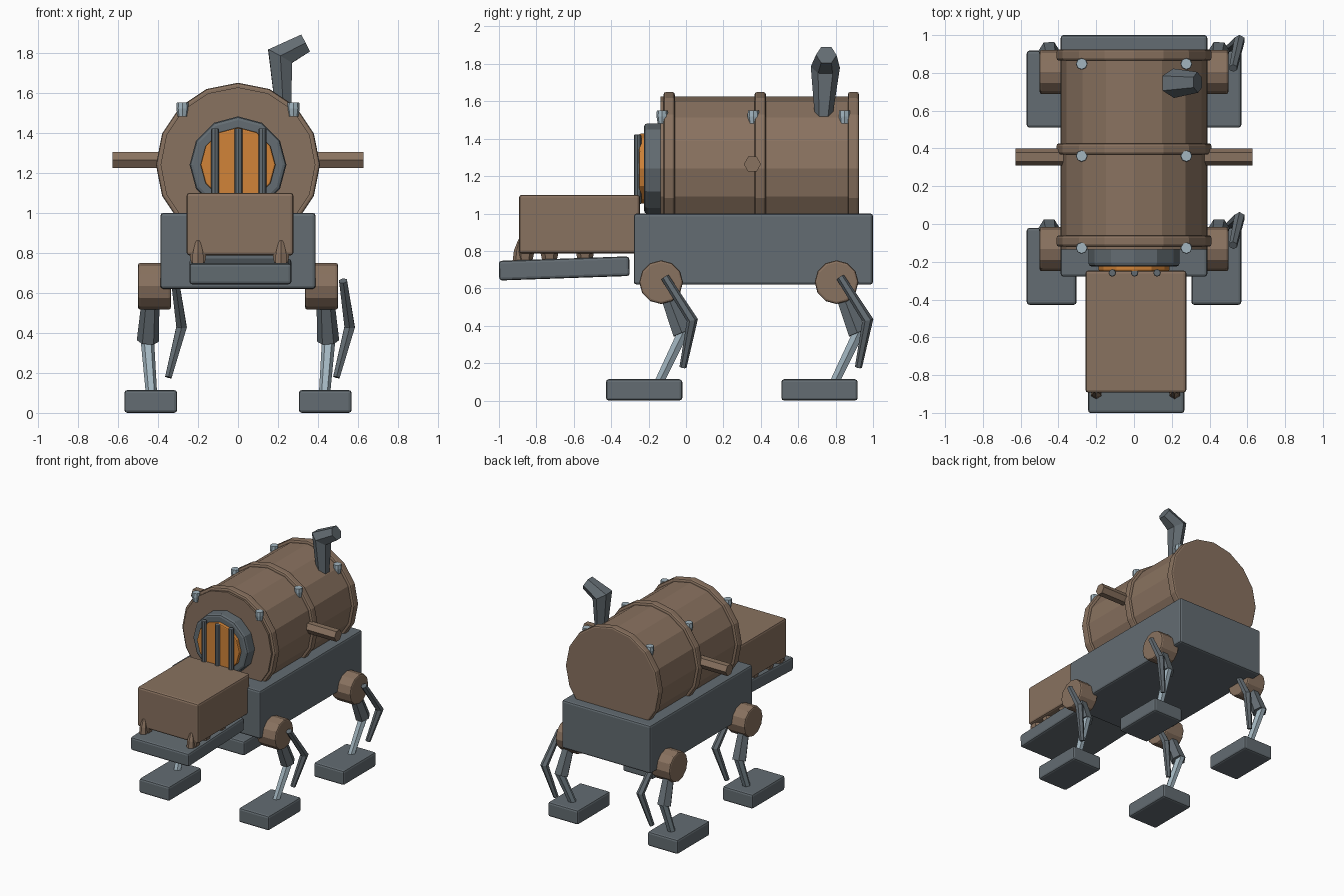
import bpy, bmesh, math
from mathutils import Vector, Matrix

if "Cube" in bpy.data.objects:
    bpy.data.objects.remove(bpy.data.objects["Cube"])


def material(name, rgb):
    m = bpy.data.materials.new(name)
    m.diffuse_color = (*rgb, 1)
    m.use_nodes = True
    m.node_tree.nodes["Principled BSDF"].inputs["Base Color"].default_value = m.diffuse_color
    return m


BROWN = material("rusty_brown", (0.25, 0.168, 0.115))
GREY = material("slate_grey", (0.125, 0.15, 0.168))
STEEL = material("pale_steel", (0.36, 0.46, 0.52))
ORANGE = material("fire_orange", (0.64, 0.23, 0.04))


def finish(name, bm, mat, bevel=0.0, segments=2):
    bmesh.ops.recalc_face_normals(bm, faces=bm.faces)
    mesh = bpy.data.meshes.new(name)
    bm.to_mesh(mesh)
    bm.free()
    mesh.materials.append(mat)
    ob = bpy.data.objects.new(name, mesh)
    bpy.context.collection.objects.link(ob)
    if bevel:
        mod = ob.modifiers.new("soft_edges", "BEVEL")
        mod.width = bevel
        mod.segments = segments
        mod.limit_method = "ANGLE"
        mod.angle_limit = math.radians(50)
    return ob


def box(name, lo, hi, mat, bevel=0.015, tilt=0.0):
    lo, hi = Vector(lo), Vector(hi)
    bm = bmesh.new()
    bmesh.ops.create_cube(bm, size=1)
    m = Matrix.Translation((lo + hi) / 2) @ Matrix.Rotation(tilt, 4, "X")
    bm.transform(m @ Matrix.Diagonal((*(hi - lo), 1)))
    return finish(name, bm, mat, bevel)


def tube(name, points, radii, sides, mat, ref=(0, 1, 0), bevel=0.0):
    """Faceted tube through points, with one radius per point and capped ends."""
    pts = [Vector(p) for p in points]
    bm = bmesh.new()
    rings = []
    for i, (p, r) in enumerate(zip(pts, radii)):
        t = Vector()
        if i > 0:
            t += (p - pts[i - 1]).normalized()
        if i < len(pts) - 1:
            t += (pts[i + 1] - p).normalized()
        t.normalize()
        u = Vector(ref)
        u = (u - t * u.dot(t)).normalized()
        v = t.cross(u)
        angles = [2 * math.pi * k / sides for k in range(sides)]
        rings.append([bm.verts.new(p + r * (u * math.cos(a) + v * math.sin(a)))
                      for a in angles])
    for a, b in zip(rings, rings[1:]):
        for k in range(sides):
            n = (k + 1) % sides
            bm.faces.new((a[k], a[n], b[n], b[k]))
    bm.faces.new(rings[0])
    bm.faces.new(rings[-1])
    return finish(name, bm, mat, bevel)


UP = (0, 0, 1)
ZC = 1.24  # boiler axis height

# Chassis and boiler with three hoops
box("chassis", (-0.388, -0.279, 0.62), (0.388, 1.0, 1.0), GREY)
tube("boiler", [(0, -0.135, ZC), (0, 0.92, ZC)], [0.387] * 2, 16, BROWN, UP)
for i, y in enumerate((-0.09, 0.397, 0.895)):
    tube(f"boiler_hoop_{i}", [(0, y - 0.03, ZC), (0, y + 0.03, ZC)],
         [0.41] * 2, 16, BROWN, UP, bevel=0.013)

# Firebox door: collar, glowing disc and grate bars
tube("door_collar", [(0, -0.225, ZC), (0, -0.12, ZC)], [0.242] * 2, 12, GREY, UP,
     bevel=0.018)
tube("fire_disc", [(0, -0.25, ZC), (0, -0.2, ZC)], [0.187] * 2, 12, ORANGE, UP,
     bevel=0.008)
for i, x in enumerate((-0.115, 0.003, 0.122)):
    tube(f"grate_bar_{i}", [(x, -0.259, 1.05), (x, -0.259, 1.422)], [0.02] * 2, 8,
         GREY, bevel=0.006)

# Snout and slightly tilted lower jaw
box("snout", (-0.257, -0.893, 0.787), (0.277, -0.246, 1.1), BROWN)
box("lower_jaw", (-0.243, -1.0, 0.654), (0.267, -0.302, 0.759), GREY, 0.015,
    math.radians(2))

# Teeth: two upright ones at the front, rows hanging under the snout
for side, x in (("left", -0.2), ("right", 0.215)):
    tube(f"front_tooth_{side}", [(x, -0.895, 0.735), (x, -0.89, 0.80), (x, -0.885, 0.86)],
         [0.033, 0.03, 0.012], 6, BROWN)
    for i, y in enumerate((-0.86, -0.73, -0.54)):
        tube(f"upper_tooth_{side}_{i}", [(x, y, 0.80), (x, y, 0.73)],
             [0.05, 0.035], 6, BROWN)

# Bent chimney
tube("chimney", [(0.228, 0.735, 1.5), (0.21, 0.745, 1.782), (0.337, 0.75, 1.848)],
     [0.045, 0.078, 0.055], 6, GREY)

for s, side in ((-1, "left"), (1, "right")):
    # Side pipes and boiler rivets
    tube(f"side_pipe_{side}", [(s * 0.36, 0.355, 1.264), (s * 0.628, 0.355, 1.264)],
         [0.046] * 2, 6, BROWN)
    for i, y in enumerate((-0.127, 0.36, 0.848)):
        tube(f"rivet_{side}_{i}",
             [(s * 0.277, y, 1.48), (s * 0.277, y, 1.52), (s * 0.277, y, 1.55)],
             [0.024, 0.031, 0.029], 8, STEEL)

    # Legs: hip drum, thigh, shin, foot and a thin bent rod on each
    for y0, end in ((-0.133, "front"), (0.805, "rear")):
        tag = f"{end}_{side}"
        tube(f"hip_{tag}", [(s * 0.335, y0, 0.633), (s * 0.5, y0, 0.633)],
             [0.117] * 2, 12, BROWN, UP, bevel=0.012)
        tube(f"thigh_{tag}", [(s * 0.435, y0 + 0.02, 0.6), (s * 0.45, y0 + 0.112, 0.36)],
             [0.042, 0.056], 6, GREY, (1, 0, 0))
        tube(f"shin_{tag}", [(s * 0.455, y0 + 0.13, 0.39), (s * 0.432, y0 - 0.015, 0.09)],
             [0.034, 0.028], 6, STEEL, (1, 0, 0))
        box(f"foot_{tag}", (s * 0.436 - 0.132, y0 - 0.295, 0.0),
            (s * 0.436 + 0.132, y0 + 0.113, 0.114), GREY)
        x0 = 0.0 if s > 0 else -0.84
        tube(f"bent_rod_{tag}",
             [(x0 + 0.525, y0 + 0.02, 0.66), (x0 + 0.558, y0 + 0.167, 0.43),
              (x0 + 0.492, y0 + 0.117, 0.178)],
             [0.023, 0.03, 0.019], 6, GREY)
